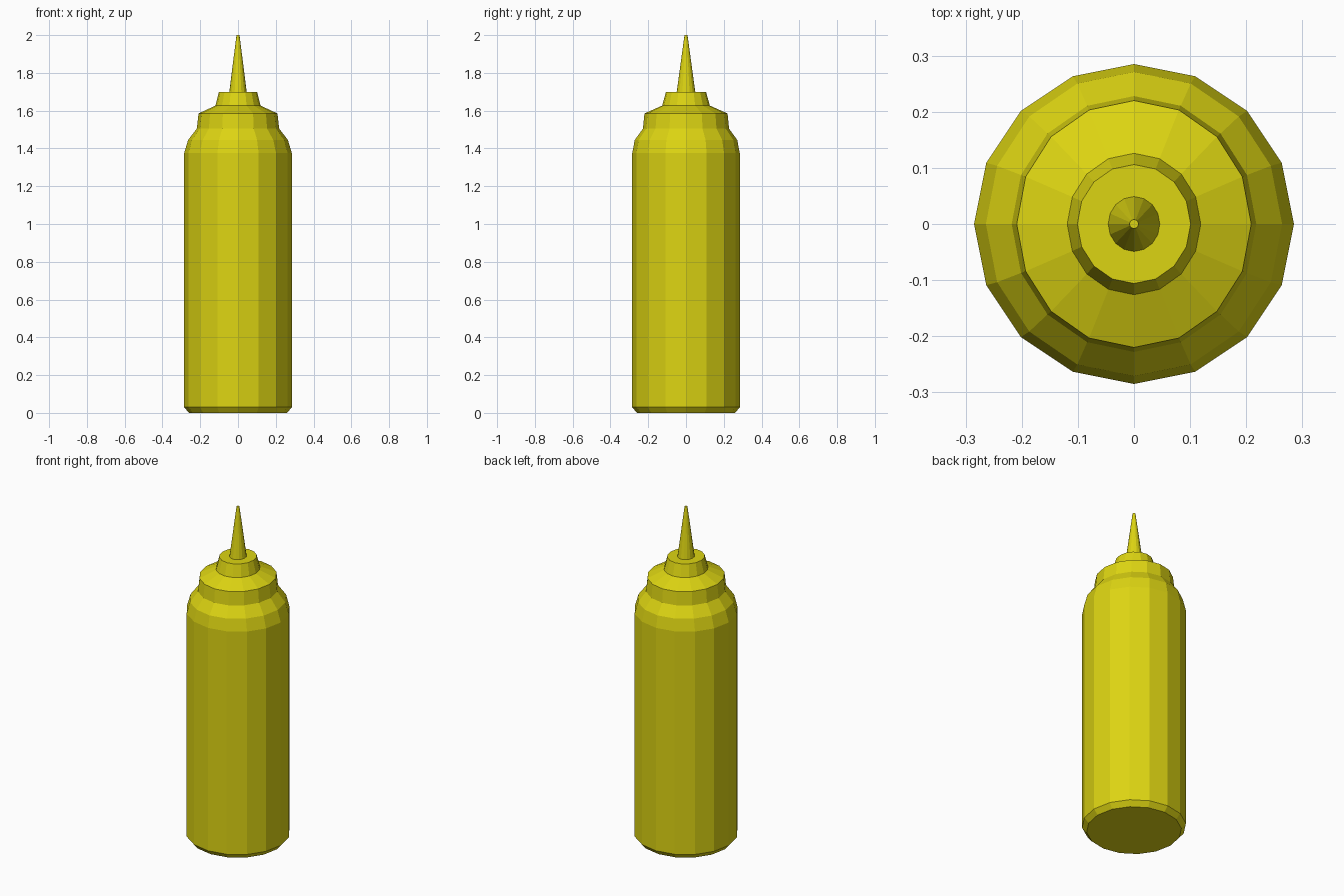
import bpy
import bmesh
from math import cos, sin, tau

SIDES = 16

default_cube = bpy.data.objects.get("Cube")
if default_cube:
    bpy.data.objects.remove(default_cube, do_unlink=True)

# Single yellow plastic colour
yellow = bpy.data.materials.new("mustard_yellow")
yellow.use_nodes = True
colour = (0.72, 0.66, 0.006, 1)
yellow.diffuse_color = colour
yellow.node_tree.nodes["Principled BSDF"].inputs["Base Color"].default_value = colour


def lathe(name, profile, close_bottom=False, close_top=False):
    """Stack faceted rings given as (x radius, y radius, height)."""
    bm = bmesh.new()
    rings = []
    for rx, ry, z in profile:
        angles = [tau * i / SIDES for i in range(SIDES)]
        rings.append([bm.verts.new((rx * cos(a), ry * sin(a), z)) for a in angles])
    for low, high in zip(rings, rings[1:]):
        for i in range(SIDES):
            j = (i + 1) % SIDES
            bm.faces.new((low[i], low[j], high[j], high[i]))
    if close_bottom:
        bm.faces.new(rings[0][::-1])
    if close_top:
        bm.faces.new(rings[-1])
    mesh = bpy.data.meshes.new(name)
    bm.to_mesh(mesh)
    bm.free()
    mesh.materials.append(yellow)
    obj = bpy.data.objects.new(name, mesh)
    bpy.context.collection.objects.link(obj)
    return obj


# Bottle with bevelled foot and rounded shoulder
lathe("bottle_body", [
    (0.26, 0.26, 0),
    (0.285, 0.285, 0.03),
    (0.285, 0.285, 1.375),
    (0.264, 0.271, 1.445),
    (0.218, 0.228, 1.505),
], close_bottom=True)

# Stepped cap sitting on the shoulder
lathe("cap", [
    (0.218, 0.228, 1.505),
    (0.209, 0.22, 1.585),
    (0.119, 0.126, 1.627),
    (0.101, 0.106, 1.7),
], close_top=True)

# Tapered pouring nozzle
lathe("nozzle", [
    (0.046, 0.049, 1.7),
    (0.008, 0.008, 2),
], close_top=True)
